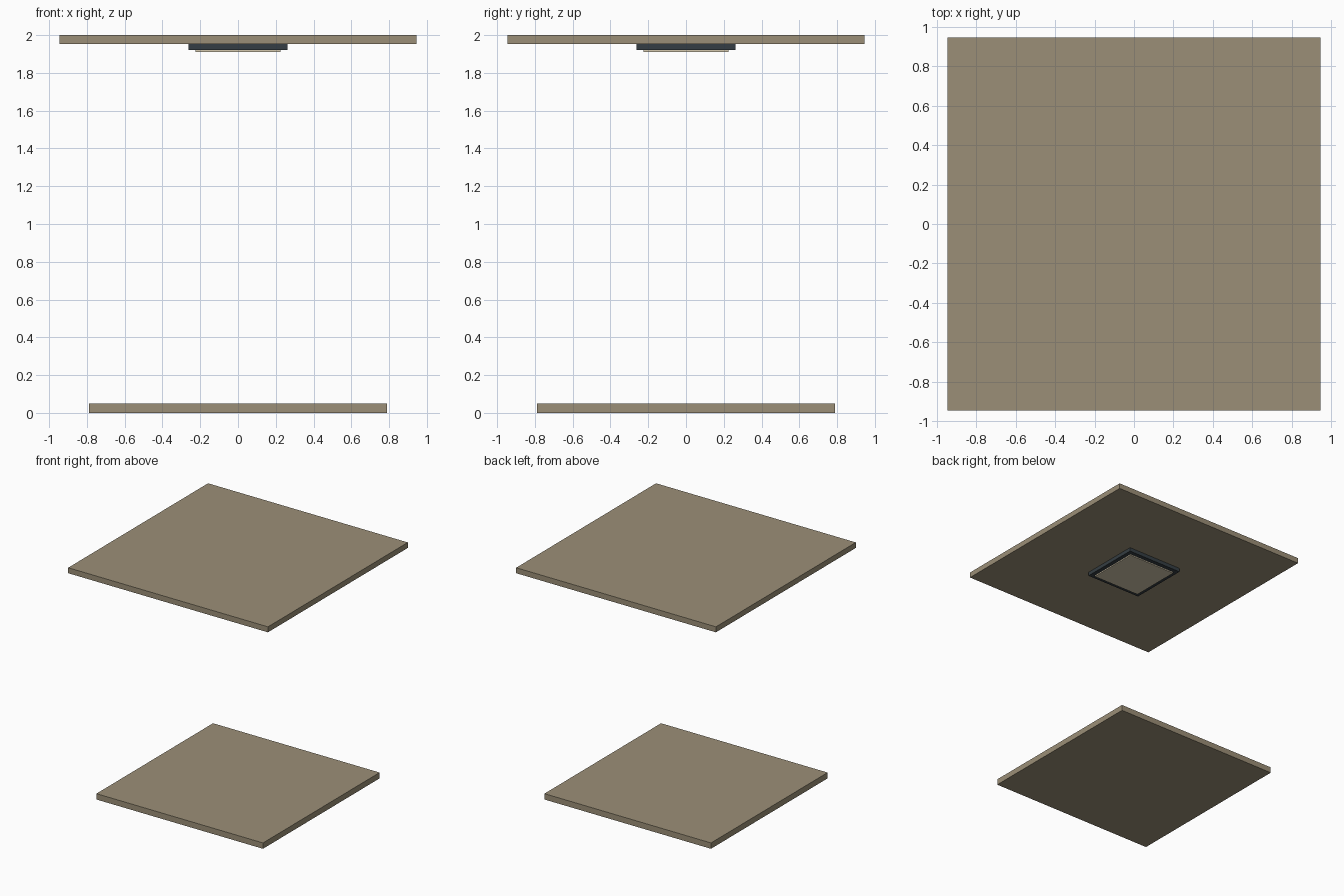
import bpy

if "Cube" in bpy.data.objects:
    bpy.data.objects.remove(bpy.data.objects["Cube"])


def material(name, color):
    m = bpy.data.materials.new(name)
    m.diffuse_color = (*color, 1)
    m.use_nodes = True
    m.node_tree.nodes["Principled BSDF"].inputs["Base Color"].default_value = m.diffuse_color
    return m


def slab(name, half, z0, z1, mat):
    """Square plate centred on the z axis."""
    bpy.ops.mesh.primitive_cube_add(size=1, location=(0, 0, (z0 + z1) / 2))
    ob = bpy.context.object
    ob.name = name
    ob.scale = (2 * half, 2 * half, z1 - z0)
    bpy.ops.object.transform_apply(location=False, rotation=False, scale=True)
    ob.data.materials.append(mat)
    return ob


stone = material("warm stone", (0.33, 0.275, 0.185))
metal = material("dark metal", (0.036, 0.048, 0.056))
glow = material("cream diffuser", (0.66, 0.58, 0.42))

# Floor and ceiling plates
slab("floor", 0.788, 0, 0.05, stone)
slab("ceiling", 0.945, 1.953, 2, stone)

# Ceiling lamp: dark housing with a slightly proud light panel
slab("lamp_housing", 0.262, 1.921, 1.953, metal)
slab("lamp_panel", 0.226, 1.911, 1.921, glow)
